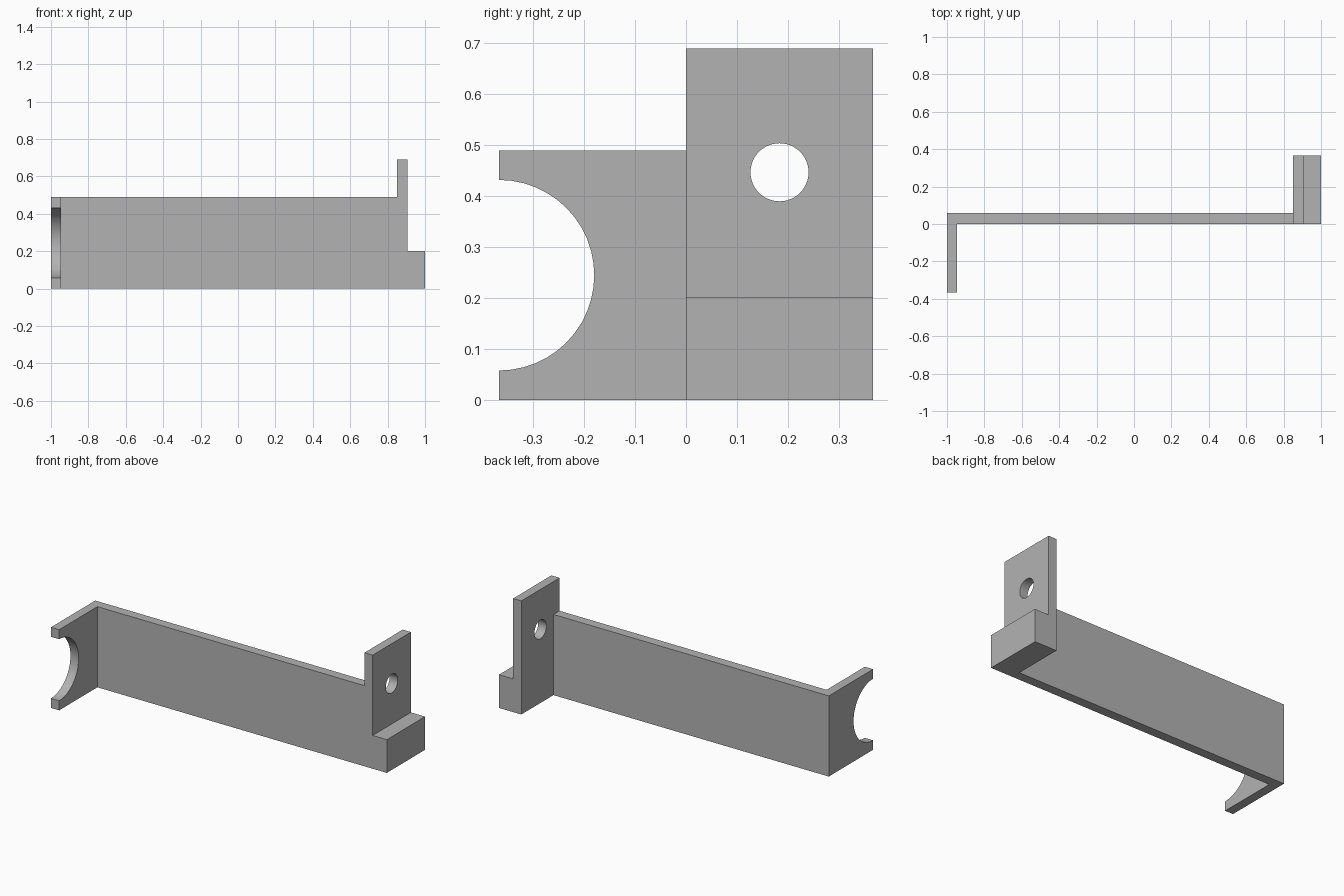
import bpy
from math import radians, pi

cube = bpy.data.objects.get("Cube")
if cube:
    bpy.data.objects.remove(cube, do_unlink=True)

grey = bpy.data.materials.new("plain grey")
grey.use_nodes = True
colour = (0.45, 0.45, 0.45, 1)
grey.diffuse_color = colour
grey.node_tree.nodes["Principled BSDF"].inputs["Base Color"].default_value = colour

DEPTH = 0.367    # reach of the arm forwards and of the tab backwards
WALL_H = 0.49
THICK = 0.055


def box(name, x, y, z):
    """Box spanning the given (low, high) ranges."""
    spans = (x, y, z)
    bpy.ops.mesh.primitive_cube_add(size=1, location=[(a + b) / 2 for a, b in spans])
    ob = bpy.context.object
    ob.name = name
    ob.scale = [b - a for a, b in spans]
    bpy.ops.object.transform_apply(location=True, rotation=True, scale=True)
    ob.data.materials.append(grey)
    return ob


def rod(name, x, y, z, radius):
    """Cylinder along x, used as a cutter."""
    bpy.ops.mesh.primitive_cylinder_add(vertices=48, radius=radius, depth=0.3,
                                        location=(x, y, z), rotation=(0, pi / 2, 0))
    ob = bpy.context.object
    ob.name = name
    ob.data.materials.append(grey)
    return ob


def combine(target, other, operation):
    """Apply a boolean and discard the second object."""
    mod = target.modifiers.new(operation.title(), "BOOLEAN")
    mod.operation = operation
    mod.solver = "EXACT"
    mod.object = other
    bpy.context.view_layer.objects.active = target
    bpy.ops.object.modifier_apply(modifier=mod.name)
    bpy.data.objects.remove(other, do_unlink=True)


# Long back wall
bracket = box("bracket", (-1, 0.88), (0, 0.058), (0, WALL_H))

# Forward arm with its half-round cradle
arm = box("cradle_arm", (-1, -1 + THICK), (-DEPTH, 0.03), (0, WALL_H))
combine(arm, rod("cradle_cutter", -1, -DEPTH, WALL_H / 2, 0.187), "DIFFERENCE")

# Upright mounting tab with a screw hole
tab = box("mounting_tab", (0.85, 0.85 + THICK), (0, DEPTH), (0, 0.69))
combine(tab, rod("screw_hole_cutter", 0.88, DEPTH / 2, 0.447, 0.057), "DIFFERENCE")

# Foot block outside the tab
foot = box("foot_block", (0.88, 1), (0, DEPTH), (0, 0.202))

# Join everything into one solid
for part in (arm, tab, foot):
    combine(bracket, part, "UNION")

bpy.ops.object.select_all(action="DESELECT")
bracket.select_set(True)
bpy.context.view_layer.objects.active = bracket
bpy.ops.object.shade_smooth_by_angle(angle=radians(30))
